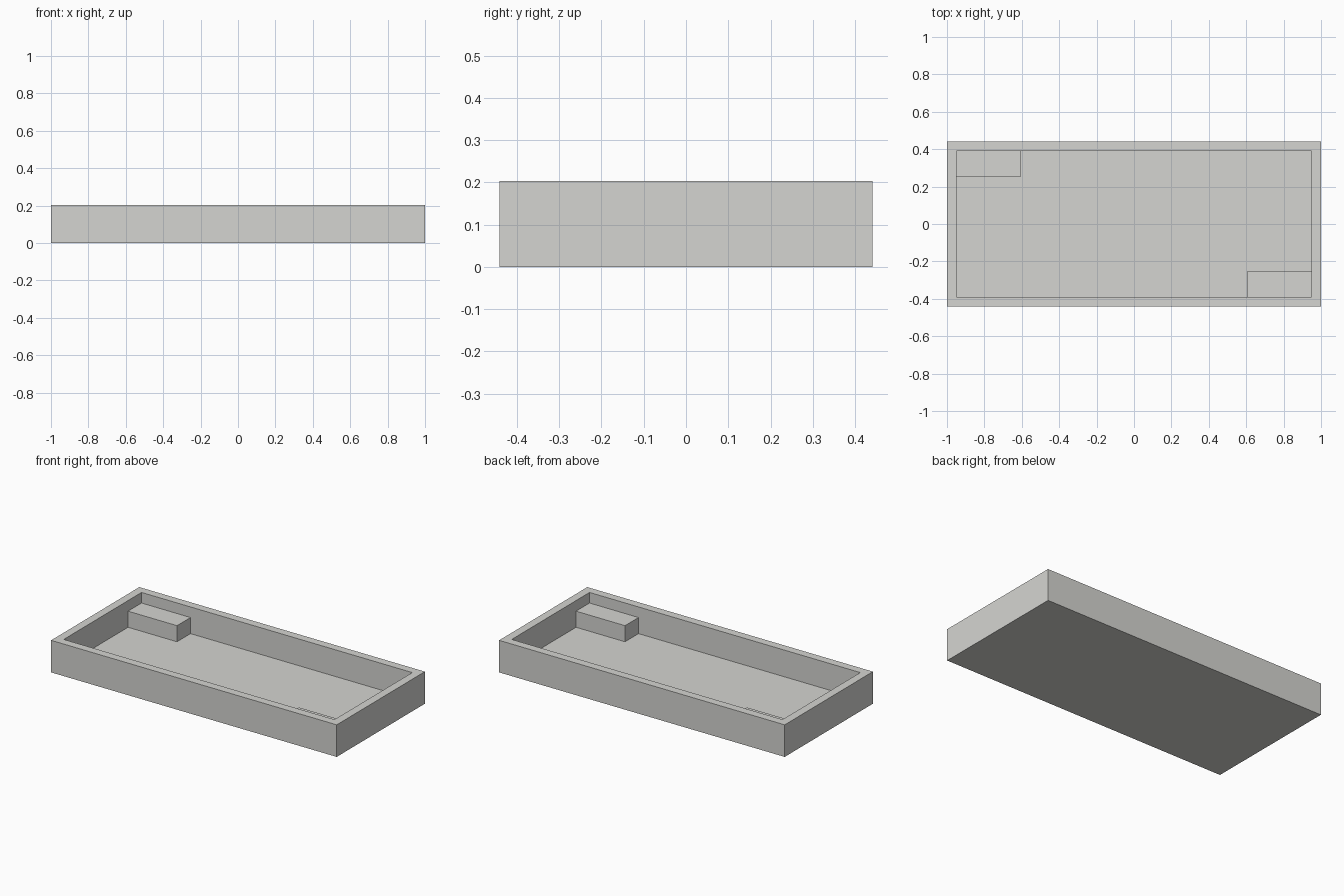
import bpy, bmesh
from mathutils import Matrix, Vector

if "Cube" in bpy.data.objects:
    bpy.data.objects.remove(bpy.data.objects["Cube"])

LENGTH, DEPTH, HEIGHT = 2.0, 0.882, 0.203
WALL, FLOOR = 0.052, 0.034
BLOCK_TOP = 0.136
BLOCK_X, BLOCK_Y = 0.343, 0.135

grey = bpy.data.materials.new("light grey")
grey.diffuse_color = (0.665, 0.665, 0.64, 1)
grey.use_nodes = True
grey.node_tree.nodes["Principled BSDF"].inputs["Base Color"].default_value = grey.diffuse_color


def box(bm, lo, hi):
    lo, hi = Vector(lo), Vector(hi)
    mat = Matrix.Translation((lo + hi) / 2) @ Matrix.Diagonal((*(hi - lo), 1))
    bmesh.ops.create_cube(bm, size=1, matrix=mat)


def finish(bm, name):
    mesh = bpy.data.meshes.new(name)
    bm.to_mesh(mesh)
    bm.free()
    mesh.materials.append(grey)
    bpy.context.collection.objects.link(bpy.data.objects.new(name, mesh))


# Open tray: a box whose top face is inset and pushed down to the floor
bm = bmesh.new()
box(bm, (-LENGTH / 2, -DEPTH / 2, 0), (LENGTH / 2, DEPTH / 2, HEIGHT))
bm.normal_update()
top = max(bm.faces, key=lambda f: f.normal.z)
bmesh.ops.inset_region(bm, faces=[top], thickness=WALL, use_even_offset=True,
                       use_boundary=True)
floor = bmesh.ops.extrude_discrete_faces(bm, faces=[top])["faces"][0]
bmesh.ops.translate(bm, verts=floor.verts, vec=(0, 0, FLOOR - HEIGHT))
bmesh.ops.recalc_face_normals(bm, faces=bm.faces)
finish(bm, "tray")

# Two blocks in opposite inner corners
inner_x, inner_y = LENGTH / 2 - WALL, DEPTH / 2 - WALL
for name, s in (("back_left_block", -1), ("front_right_block", 1)):
    xs = sorted((s * inner_x, s * (inner_x - BLOCK_X)))
    ys = sorted((-s * inner_y, -s * (inner_y - BLOCK_Y)))
    bm = bmesh.new()
    box(bm, (xs[0], ys[0], FLOOR), (xs[1], ys[1], BLOCK_TOP))
    finish(bm, name)
